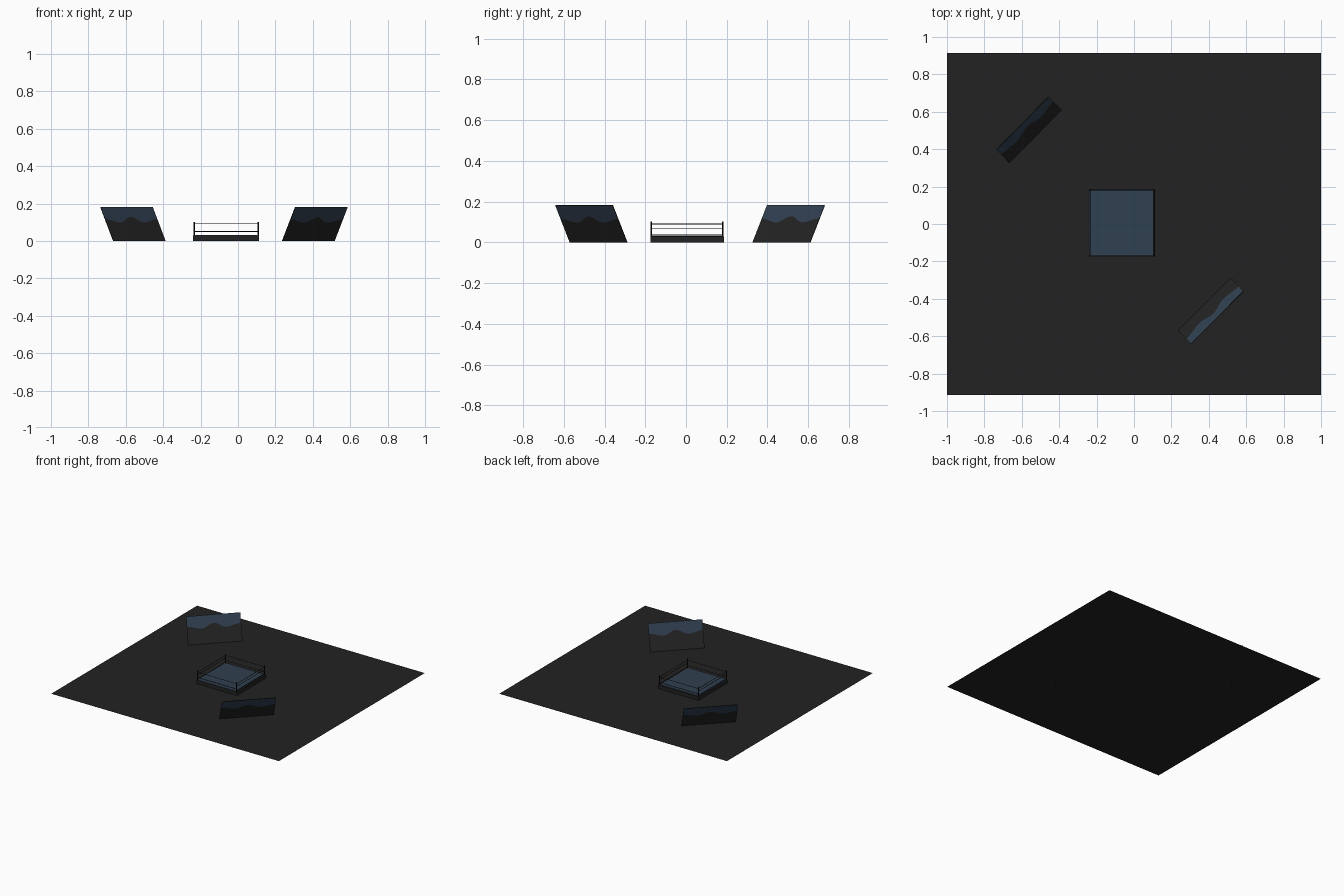
import bpy, bmesh, math
from mathutils import Vector

if "Cube" in bpy.data.objects:
    bpy.data.objects.remove(bpy.data.objects["Cube"])


def material(name, rgb):
    m = bpy.data.materials.new(name)
    m.diffuse_color = (*rgb, 1)
    m.use_nodes = True
    m.node_tree.nodes["Principled BSDF"].inputs["Base Color"].default_value = m.diffuse_color
    return m


GREY = material("charcoal", (0.0165, 0.0165, 0.0165))
BLUE = material("slate blue", (0.030, 0.050, 0.080))
BLACK = material("black", (0.006, 0.006, 0.006))


def finish(name, bm, mats):
    me = bpy.data.meshes.new(name)
    bm.to_mesh(me)
    bm.free()
    for m in mats:
        me.materials.append(m)
    ob = bpy.data.objects.new(name, me)
    bpy.context.collection.objects.link(ob)
    return ob


def box(name, lo, hi, mat):
    bm = bmesh.new()
    bmesh.ops.create_cube(bm, size=1)
    for v in bm.verts:
        v.co = [(a + b) / 2 + c * (b - a) for a, b, c in zip(lo, hi, v.co)]
    return finish(name, bm, [mat])


def rod(name, a, b, r, mat, sides=8):
    a, b = Vector(a), Vector(b)
    bm = bmesh.new()
    bmesh.ops.create_cone(bm, cap_ends=True, segments=sides,
                          radius1=r, radius2=r, depth=(b - a).length)
    ob = finish(name, bm, [mat])
    ob.location = (a + b) / 2
    ob.rotation_euler = (b - a).to_track_quat('Z', 'Y').to_euler()
    return ob


# Floor sheet
bm = bmesh.new()
bm.faces.new([bm.verts.new((x, y, 0)) for x, y in
              ((-1, -0.915), (1, -0.915), (1, 0.915), (-1, 0.915))])
finish("floor", bm, [GREY])

# Ring platform with canvas plate
X0, X1, Y0, Y1 = -0.24, 0.113, -0.175, 0.187
box("ring_platform", (X0, Y0, 0), (X1, Y1, 0.029), GREY)
canvas = box("ring_canvas", (X0 + 0.001, Y0 + 0.002, 0.028), (0.101, 0.179, 0.032), BLUE)

# Corner posts
px, py = (X0 + 0.005, X1 - 0.006), (Y0 + 0.005, Y1 - 0.006)
for x in px:
    for y in py:
        rod("corner_post", (x, y, 0.02), (x, y, 0.102), 0.004, BLACK)

# Ropes
for y in py:
    for z in (0.091, 0.05):
        rod("long_rope", (px[0], y, z), (px[1], y, z), 0.0018, BLACK, 6)
for x in px:
    for z in (0.091, 0.070, 0.037):
        rod("side_rope", (x, py[0], z), (x, py[1], z), 0.0018, BLACK, 6)


# Leaning panels: blue upper band with a wavy lower border
def panel(name, p0, p1, lean):
    H, N = 0.182, 32
    p0, p1 = Vector(p0), Vector(p1)
    bm = bmesh.new()
    rows = []
    for i in range(N + 1):
        t = i / N
        u = abs(2 * t - 1)
        if u < 0.45:                       # middle hump
            w = 0.098 + 0.030 * (0.5 + 0.5 * math.cos(math.pi * u / 0.45))
        else:                              # gentle rise to the ends
            w = 0.098 + 0.018 * (0.5 - 0.5 * math.cos(math.pi * (u - 0.45) / 0.55))
        base = p0.lerp(p1, t)
        rows.append([bm.verts.new(base + Vector(lean) * (z / H) + Vector((0, 0, z)))
                     for z in (0, w, H)])
    for a, b in zip(rows, rows[1:]):
        for k in (0, 1):
            bm.faces.new((a[k], b[k], b[k + 1], a[k + 1])).material_index = k
    ob = finish(name, bm, [GREY, BLUE, BLACK])
    s = ob.modifiers.new("thickness", 'SOLIDIFY')
    s.thickness = 0.003
    s.offset = 0
    s.material_offset_rim = 2
    return ob


panel("back_panel", (-0.667, 0.327, 0), (-0.388, 0.61, 0), (-0.069, 0.071, 0))
panel("front_panel", (0.516, -0.288, 0), (0.236, -0.57, 0), (0.070, -0.071, 0))
